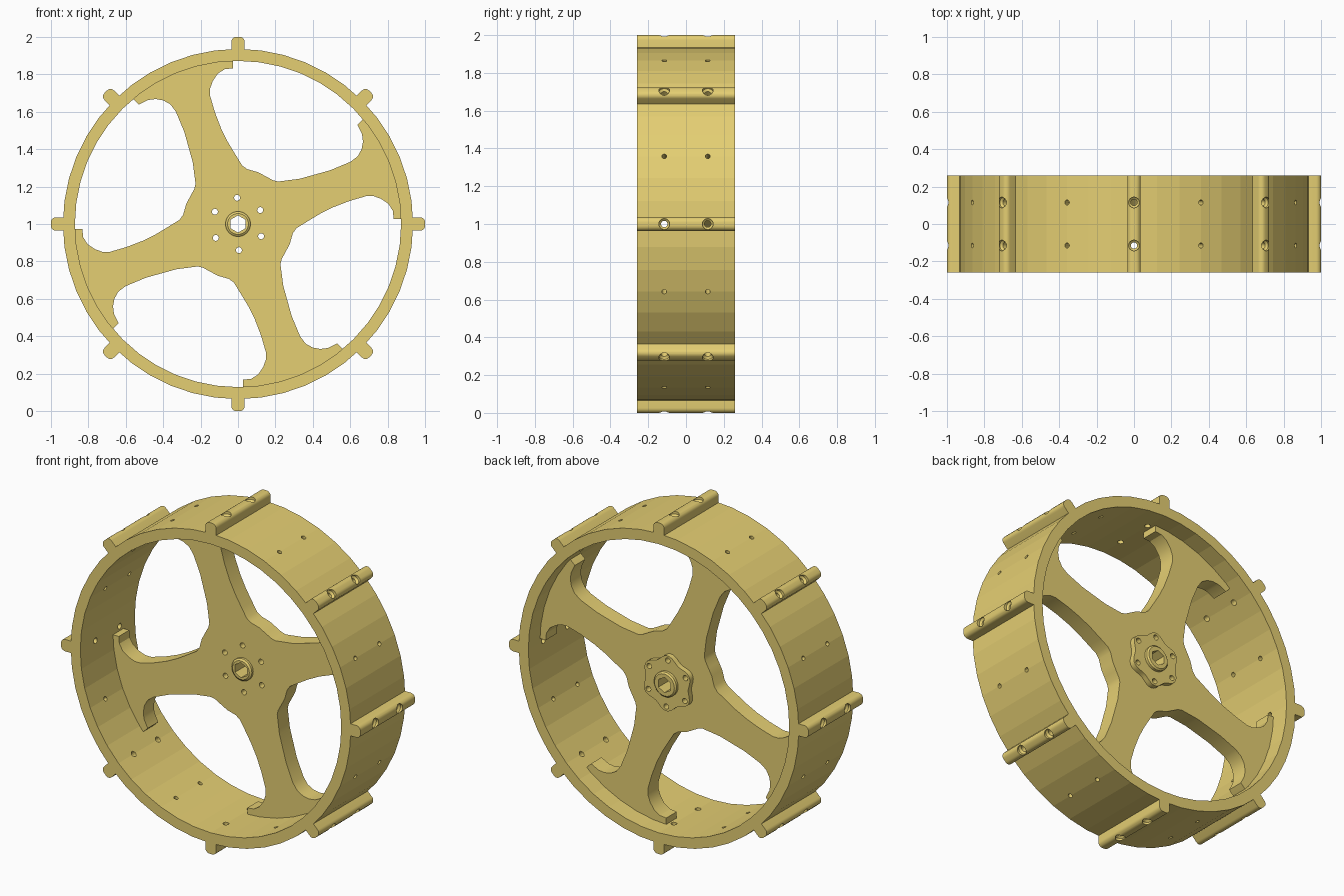
import bpy, bmesh, math
from mathutils import Matrix, Vector

if "Cube" in bpy.data.objects:
    bpy.data.objects.remove(bpy.data.objects["Cube"])

CENTRE = Vector((0, 0, 1))
gold = bpy.data.materials.new("gold")
gold.diffuse_color = (0.78, 0.62, 0.17, 1)
gold.use_nodes = True
gold.node_tree.nodes["Principled BSDF"].inputs["Base Color"].default_value = gold.diffuse_color


def prism(bm, pts, y0, y1):
    """Extrude an (x, z) outline along y."""
    a = [bm.verts.new((x, y0, z)) for x, z in pts]
    b = [bm.verts.new((x, y1, z)) for x, z in pts]
    n = len(pts)
    bm.faces.new(a)
    bm.faces.new(b[::-1])
    for i in range(n):
        j = (i + 1) % n
        bm.faces.new((a[j], a[i], b[i], b[j]))


def lathe(bm, profile, n, mat=Matrix(), closed=False):
    """Revolve (radius, height) points about local z."""
    rings = [[bm.verts.new(mat @ Vector((r * math.cos(2 * math.pi * k / n),
                                         r * math.sin(2 * math.pi * k / n), h)))
              for k in range(n)] for r, h in profile]
    pairs = list(zip(rings, rings[1:]))
    if closed:
        pairs.append((rings[-1], rings[0]))
    else:
        bm.faces.new(rings[0][::-1])
        bm.faces.new(rings[-1])
    for p, q in pairs:
        for k in range(n):
            m = (k + 1) % n
            bm.faces.new((p[k], p[m], q[m], q[k]))


def finish(bm, name, cutter=False):
    bmesh.ops.recalc_face_normals(bm, faces=bm.faces[:])
    me = bpy.data.meshes.new(name)
    bm.to_mesh(me)
    bm.free()
    ob = bpy.data.objects.new(name, me)
    ob.location = CENTRE
    bpy.context.collection.objects.link(ob)
    if cutter:
        ob.hide_render = True
    else:
        me.materials.append(gold)
    return ob


def polar(r, deg):
    a = math.radians(deg)
    return (r * math.cos(a), r * math.sin(a))


AXLE = Matrix.Rotation(-math.pi / 2, 4, 'X')  # local z -> +y


def radial(deg, y):
    """Local z points outward from the axle at the given angle."""
    return Matrix.Translation((0, y, 0)) @ Matrix.Rotation(math.radians(90 - deg), 4, 'Y')


# Cutters: rim screw holes, axle bore, bolt circle
bm = bmesh.new()
for i in range(16):
    for y in (-0.115, 0.115):
        if i % 2:
            prof = [(0.013, 0.82), (0.013, 1.05)]
        else:
            prof = [(0.017, 0.82), (0.017, 0.975), (0.029, 0.985), (0.029, 1.05)]
        lathe(bm, prof, 16, radial(i * 22.5, y))
rim_cut = finish(bm, "rim_hole_cutter", True)

bm = bmesh.new()
prism(bm, [polar(0.046, 30 + 60 * k) for k in range(6)], -0.1, 0.4)
for k in range(6):
    x, z = polar(0.14, 32 + 60 * k)
    lathe(bm, [(0.016, -0.1), (0.016, 0.4)], 16, Matrix.Translation((x, 0, z)) @ AXLE)
hub_cut = finish(bm, "hub_hole_cutter", True)

# Rim
bm = bmesh.new()
lathe(bm, [(0.936, -0.26), (0.936, 0.26), (0.872, 0.26), (0.872, -0.26)], 48, AXLE, True)
rim = finish(bm, "rim")

# Tread bars with rounded outer corners
bars = []
for i in range(8):
    prof = [(0.92, -0.036)]
    prof += [(0.974 + 0.026 * math.cos(a), -0.01 + 0.026 * math.sin(a))
             for a in (math.radians(-90 + 18 * s) for s in range(6))]
    prof += [(r, -t) for r, t in reversed(prof)]
    c, s = polar(1, i * 45)
    bm = bmesh.new()
    prism(bm, [(r * c - t * s, r * s + t * c) for r, t in prof], -0.26, 0.26)
    bars.append(finish(bm, f"tread_bar_{i + 1}"))

# Spoke plate: one window edge and one rim arc, repeated four times
window = [(-0.027, 0.879), (-0.027, 0.832), (-0.07, 0.828), (-0.107, 0.805), (-0.134, 0.766),
          (-0.149, 0.725), (-0.149, 0.685), (-0.123, 0.596), (-0.09, 0.51), (-0.053, 0.436),
          (-0.01, 0.365), (0.022, 0.313), (0.05, 0.293), (0.107, 0.277), (0.15, 0.254),
          (0.187, 0.234), (0.215, 0.227), (0.33, 0.242), (0.492, 0.287), (0.60, 0.332),
          (0.64, 0.362), (0.661, 0.40), (0.668, 0.44), (0.663, 0.48), (0.638, 0.53),
          (0.655, 0.547)]
outline = []
for q in range(4):
    seg = window + [polar(0.88, 39.9 - (39.9 - 3.5) * k / 8) for k in range(9)]
    c, s = polar(1, -90 * q)
    outline += [(x * c - z * s, x * s + z * c) for x, z in seg]
bm = bmesh.new()
prism(bm, outline, 0.05, 0.15)
plate = finish(bm, "spoke_plate")

# Scalloped bolt flange on the back
bm = bmesh.new()
prism(bm, [polar(0.155 + 0.013 * math.cos(math.radians(6 * (a - 32))), a)
           for a in range(0, 360, 5)], 0.14, 0.182)
flange = finish(bm, "bolt_flange")

# Axle hub through the plate
bm = bmesh.new()
lathe(bm, [(0.056, 0.028), (0.067, 0.036), (0.067, 0.16), (0.075, 0.165),
           (0.075, 0.198), (0.066, 0.206)], 40, AXLE)
hub = finish(bm, "axle_hub")

# Cut the holes, bake the result, drop the cutters
jobs = [(o, rim_cut) for o in [rim] + bars] + [(o, hub_cut) for o in (plate, flange, hub)]
for ob, cut in jobs:
    m = ob.modifiers.new("holes", 'BOOLEAN')
    m.object = cut
    m.operation = 'DIFFERENCE'
    m.solver = 'EXACT'
bpy.context.view_layer.update()
dg = bpy.context.evaluated_depsgraph_get()
baked = [(ob, bpy.data.meshes.new_from_object(ob.evaluated_get(dg))) for ob, _ in jobs]
for ob, me in baked:
    ob.modifiers.clear()
    ob.data = me
for c in (rim_cut, hub_cut):
    bpy.data.objects.remove(c)

# Smooth the rounded parts, keep the rim faceted
bpy.ops.object.select_all(action='DESELECT')
for ob in bars + [plate, flange, hub]:
    ob.select_set(True)
bpy.context.view_layer.objects.active = hub
bpy.ops.object.shade_smooth_by_angle(angle=math.radians(25))
